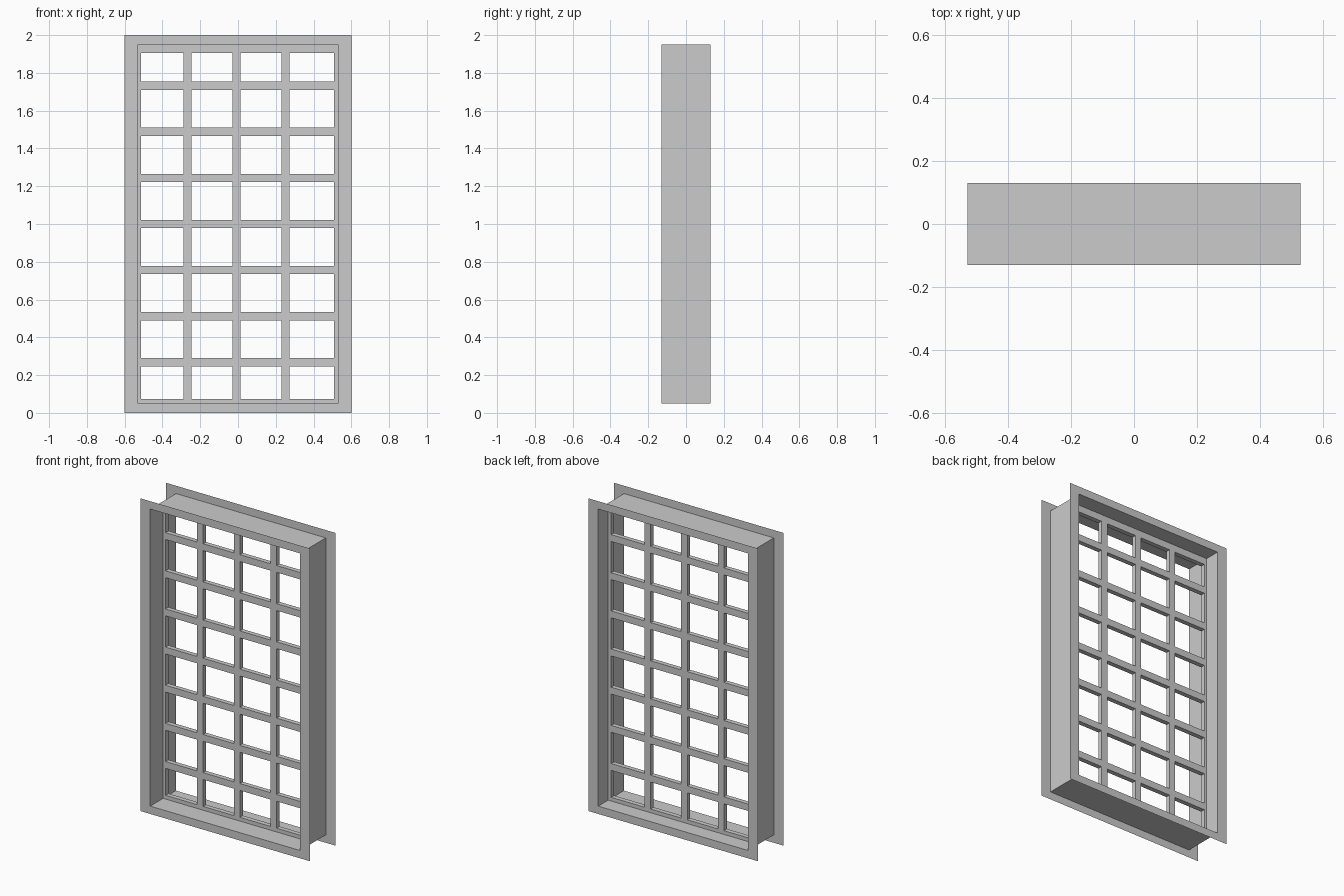
import bpy, bmesh

if "Cube" in bpy.data.objects:
    bpy.data.objects.remove(bpy.data.objects["Cube"])

W, B, T, D = 0.53, 0.05, 1.95, 0.13      # casing half width, bottom, top, half depth
Y0, Y1 = 0.0, 0.03                       # lattice front and back


def finish(name, bm):
    me = bpy.data.meshes.new(name)
    bm.to_mesh(me)
    bm.free()
    ob = bpy.data.objects.new(name, me)
    bpy.context.collection.objects.link(ob)
    return ob


def ring(bm, w, z0, z1, y):
    return [bm.verts.new((x, y, z)) for x, z in ((-w, z0), (w, z0), (w, z1), (-w, z1))]


def bridge(bm, a, b):
    for i in range(4):
        j = (i + 1) % 4
        bm.faces.new((a[i], a[j], b[j], b[i]))


# Thin sheet casing with a flat flange on each side
bm = bmesh.new()
loops = [ring(bm, 0.6, 0, 2, -D), ring(bm, W, B, T, -D),
         ring(bm, W, B, T, D), ring(bm, 0.6, 0, 2, D)]
for a, b in zip(loops, loops[1:]):
    bridge(bm, a, b)
finish("flanged_casing", bm)

# Lattice: one sheet of cells with the openings left out, then thickened
xs = [-W, -0.513, -0.289, -0.247, -0.030, 0.013, 0.229, 0.273, 0.508, W]
zs = [B, 0.074]
for i in range(7):
    c = 0.268 + 0.244 * i
    zs += [c - 0.022, c + 0.022]
zs += [1.905, T]
bm = bmesh.new()
grid = [[bm.verts.new((x, Y0, z)) for z in zs] for x in xs]
for i in range(len(xs) - 1):
    for j in range(len(zs) - 1):
        if not (i % 2 and j % 2):
            bm.faces.new((grid[i][j], grid[i + 1][j], grid[i + 1][j + 1], grid[i][j + 1]))
ext = bmesh.ops.extrude_face_region(bm, geom=bm.faces[:], use_keep_orig=True)
for v in ext["geom"]:
    if isinstance(v, bmesh.types.BMVert):
        v.co.y = Y1
bmesh.ops.recalc_face_normals(bm, faces=bm.faces)
bmesh.ops.dissolve_limit(bm, angle_limit=0.01, verts=bm.verts, edges=bm.edges)
finish("window_lattice", bm)
